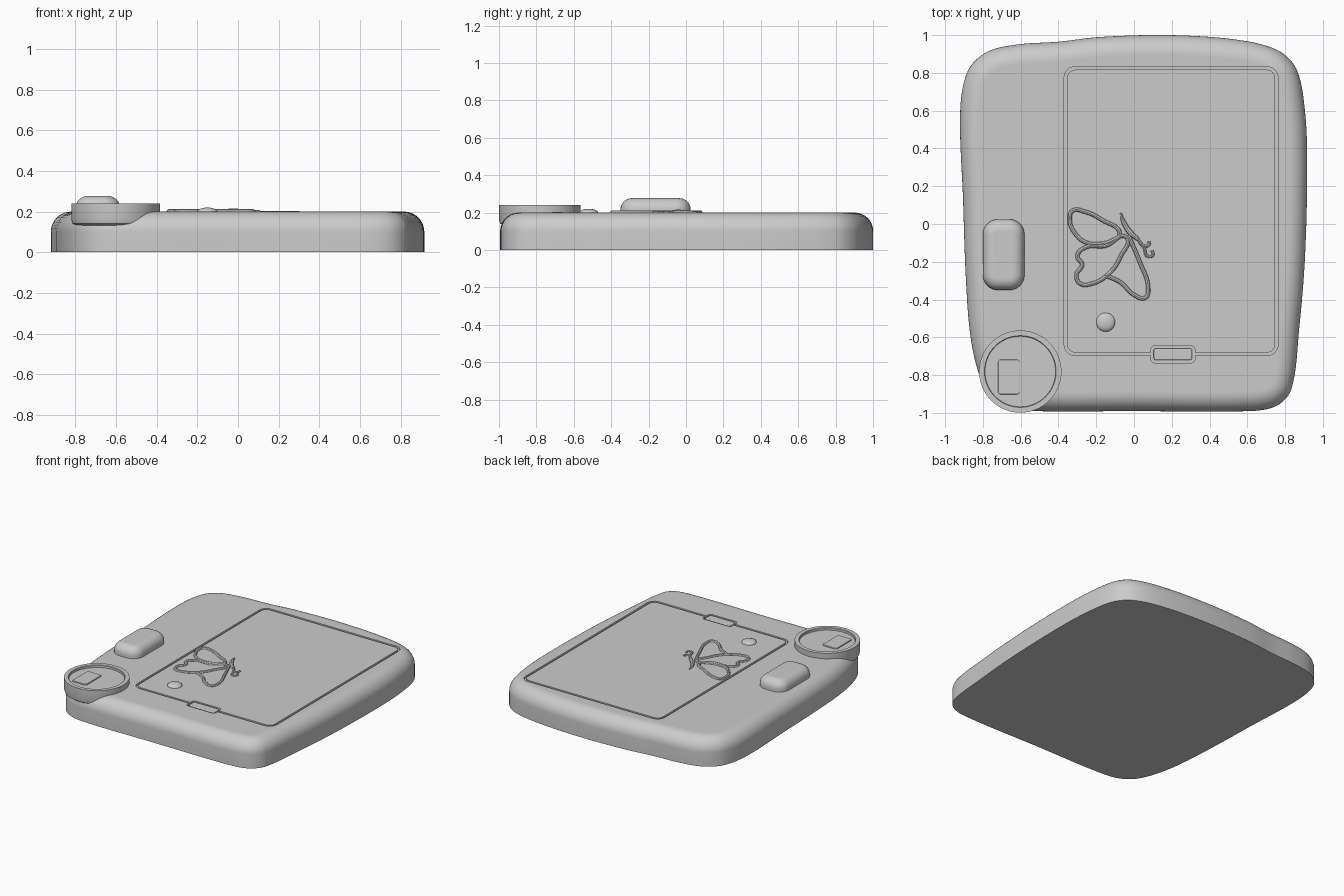
import bpy
import bmesh
from math import sin, cos, pi
from mathutils import Vector

cube = bpy.data.objects.get("Cube")
if cube:
    bpy.data.objects.remove(cube)

grey = bpy.data.materials.new("plain grey")
grey.use_nodes = True
grey.diffuse_color = (0.6, 0.6, 0.6, 1)
grey.node_tree.nodes["Principled BSDF"].inputs["Base Color"].default_value = grey.diffuse_color


def select(obj):
    bpy.ops.object.select_all(action='DESELECT')
    obj.select_set(True)
    bpy.context.view_layer.objects.active = obj


def smooth(obj):
    select(obj)
    bpy.ops.object.shade_smooth_by_angle(angle=0.6)


def add(name, data):
    obj = bpy.data.objects.new(name, data)
    bpy.context.collection.objects.link(obj)
    data.materials.append(grey)
    return obj


def skin(name, rings, closed=False):
    """Join equal rings of points with quads; cap the ends or close the loop."""
    bm = bmesh.new()
    rows = [[bm.verts.new(p) for p in ring] for ring in rings]
    n = len(rows[0])
    pairs = list(zip(rows, rows[1:]))
    if closed:
        pairs.append((rows[-1], rows[0]))
    else:
        bm.faces.new(rows[0])
        bm.faces.new(rows[-1])
    for a, b in pairs:
        for i in range(n):
            j = (i + 1) % n
            bm.faces.new((a[i], a[j], b[j], b[i]))
    bmesh.ops.recalc_face_normals(bm, faces=bm.faces)
    mesh = bpy.data.meshes.new(name)
    bm.to_mesh(mesh)
    bm.free()
    return add(name, mesh)


def rounded_rect(x0, x1, y0, y1, r, steps=8):
    corners = [(x1 - r, y1 - r), (x0 + r, y1 - r), (x0 + r, y0 + r), (x1 - r, y0 + r)]
    return [Vector((cx + r * cos(a), cy + r * sin(a)))
            for k, (cx, cy) in enumerate(corners)
            for a in [(k + s / steps) * pi / 2 for s in range(steps + 1)]]


def spline(points, steps=8):
    """Closed smooth loop through the points."""
    pts = [Vector(p) for p in points]
    out = []
    for i in range(len(pts)):
        a, b, c, d = (pts[(i + k) % len(pts)] for k in (-1, 0, 1, 2))
        # tangents scaled to chord length keep uneven spacing smooth
        span = (c - b).length
        m1 = (c - a) * span / ((c - b).length + (b - a).length)
        m2 = (d - b) * span / ((d - c).length + (c - b).length)
        for s in range(steps):
            t = s / steps
            out.append(b * (2 * t**3 - 3 * t**2 + 1) + m1 * (t**3 - 2 * t**2 + t)
                       + c * (3 * t**2 - 2 * t**3) + m2 * (t**3 - t**2))
    return out


def inset(loop, d, z):
    """Offset a counter-clockwise loop inwards and lift it to z."""
    out = []
    for i, p in enumerate(loop):
        e1 = (p - loop[i - 1]).normalized()
        e2 = (loop[(i + 1) % len(loop)] - p).normalized()
        n1, n2 = Vector((-e1.y, e1.x)), Vector((-e2.y, e2.x))
        q = p + (n1 + n2) * d / (1 + n1.dot(n2))
        out.append((q.x, q.y, z))
    return out


def slab(name, loop, z0, z1, fillet, steps=8):
    """Upright slab with a rounded top edge."""
    rings = [inset(loop, 0, z0)]
    for s in range(steps + 1):
        a = s / steps * pi / 2
        rings.append(inset(loop, fillet * (1 - cos(a)), z1 - fillet * (1 - sin(a))))
    rings.append(inset(loop, fillet * 1.04, z1))
    return skin(name, rings)


def lathe(name, x, y, profile, n=64):
    return skin(name, [[(x + r * cos(2 * pi * i / n), y + r * sin(2 * pi * i / n), z)
                        for i in range(n)] for r, z in profile])


def cut(target, cutter):
    mod = target.modifiers.new("cut", 'BOOLEAN')
    mod.operation = 'DIFFERENCE'
    mod.solver = 'EXACT'
    mod.object = cutter
    select(target)
    bpy.ops.object.modifier_apply(modifier=mod.name)
    bpy.data.objects.remove(cutter)


def wire(name, points, closed=False, radii=None):
    """Raised round line lying on the top face."""
    curve = bpy.data.curves.new(name, 'CURVE')
    curve.dimensions = '3D'
    curve.bevel_depth = 0.011
    curve.bevel_resolution = 2
    curve.resolution_u = 8
    curve.use_fill_caps = True
    sp = curve.splines.new('BEZIER')
    sp.bezier_points.add(len(points) - 1)
    sp.use_cyclic_u = closed
    for i, (bp, (x, y)) in enumerate(zip(sp.bezier_points, points)):
        bp.co = (x, y, 0.201)
        bp.handle_left_type = bp.handle_right_type = 'AUTO'
        bp.radius = radii[i] if radii else 1
    obj = add(name, curve)
    select(obj)
    bpy.ops.object.convert(target='MESH')
    smooth(bpy.context.object)


# Main body: soft irregular outline, listed counter-clockwise
outline = spline([
    (0.19, 1.0), (-0.18, 0.99), (-0.4, 0.965), (-0.62, 0.95), (-0.78, 0.91), (-0.88, 0.81),
    (-0.92, 0.6), (-0.905, 0.13), (-0.89, -0.29), (-0.865, -0.6), (-0.815, -0.81),
    (-0.74, -0.93), (-0.6, -0.985), (0, -0.99), (0.62, -0.99), (0.76, -0.96),
    (0.835, -0.87), (0.875, -0.55), (0.905, -0.18), (0.917, 0.3), (0.905, 0.6),
    (0.86, 0.82), (0.76, 0.92), (0.55, 0.975)])
body = slab("body", outline, 0, 0.2, 0.1, 10)

# Groove round the panel, and the pocket for its latch
panel = rounded_rect(-0.37, 0.763, -0.697, 0.833, 0.06)
cut(body, skin("groove_cutter", [inset(panel, d, z) for d, z in
                                 ((0, 0.185), (0, 0.25), (0.016, 0.25), (0.016, 0.185))], True))
cut(body, slab("latch_cutter", rounded_rect(0.09, 0.322, -0.735, -0.645, 0.02), 0.18, 0.25, 0.005))
smooth(body)
smooth(slab("latch", rounded_rect(0.104, 0.308, -0.721, -0.659, 0.012), 0.175, 0.202, 0.006, 4))

# Long push button
smooth(slab("long_button", rounded_rect(-0.8, -0.58, -0.35, 0.025, 0.08), 0.19, 0.277, 0.06))

# Small round button
smooth(lathe("round_button", -0.15, -0.52,
             [(0.05, 0.19), (0.05, 0.2)] +
             [(0.05 * cos(a), 0.2 + 0.02 * sin(a)) for a in (0.3, 0.6, 0.9, 1.2, 1.5)], 32))

# Corner dial with raised rim and inner plate
smooth(lathe("corner_dial", -0.602, -0.781,
             [(0.18, 0.13), (0.2, 0.133), (0.213, 0.142), (0.218, 0.16), (0.218, 0.24),
              (0.19, 0.24), (0.187, 0.237), (0.187, 0.222), (0.1, 0.222)]))
smooth(slab("dial_plate", rounded_rect(-0.72, -0.605, -0.902, -0.718, 0.015), 0.218, 0.23, 0.004, 3))

# Butterfly relief
wire("upper_wing", [(-0.075, -0.055), (-0.17, 0.022), (-0.26, 0.065), (-0.325, 0.07), (-0.34, 0.02),
                    (-0.315, -0.045), (-0.26, -0.095), (-0.18, -0.105), (-0.11, -0.085)], True)
wire("middle_wing", [(-0.04, -0.07), (-0.15, -0.115), (-0.26, -0.125), (-0.3, -0.17), (-0.275, -0.215),
                     (-0.305, -0.27), (-0.285, -0.315), (-0.22, -0.315), (-0.13, -0.26),
                     (-0.07, -0.17)], True)
wire("lower_wing", [(-0.03, -0.06), (0.03, -0.2), (0.075, -0.34), (0.06, -0.39), (0, -0.375),
                    (-0.07, -0.31), (-0.15, -0.272)])
wire("insect_body", [(-0.07, 0.06), (-0.055, 0.01), (-0.02, -0.045), (0.02, -0.08)],
     radii=[0.4, 1.1, 1.4, 1])
wire("upper_feeler", [(0.02, -0.08), (0.05, -0.115), (0.08, -0.11), (0.078, -0.09)],
     radii=[0.7] * 4)
wire("lower_feeler", [(0.02, -0.08), (0.055, -0.13), (0.07, -0.17), (0.1, -0.165), (0.095, -0.14)],
     radii=[0.7] * 5)
